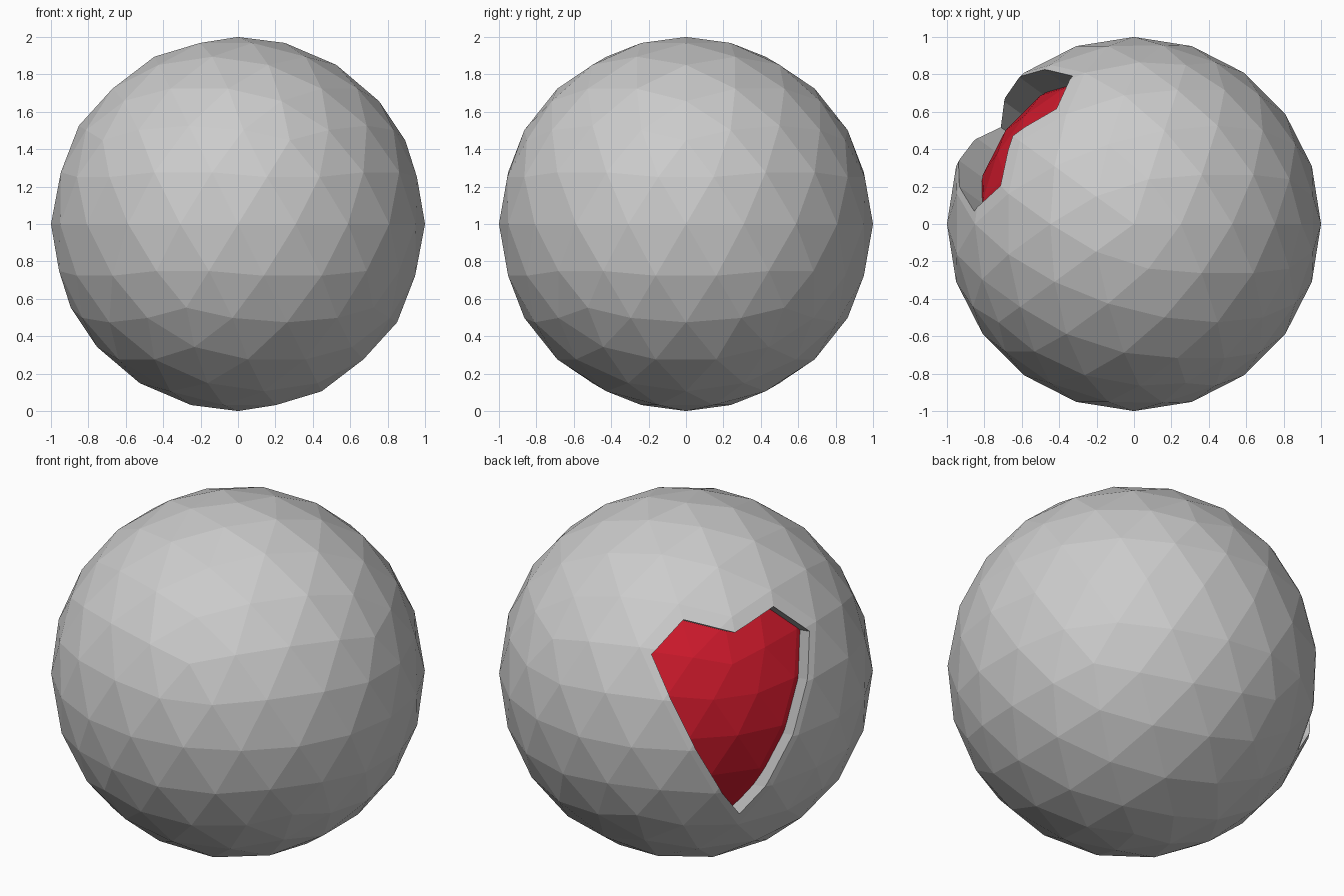
import bpy, bmesh, math
from mathutils import Vector

if "Cube" in bpy.data.objects:
    bpy.data.objects.remove(bpy.data.objects["Cube"])

AZ, EL = math.radians(144), math.radians(21)
t = Vector((-math.sin(AZ), math.cos(AZ), 0))
w = Vector((math.cos(EL) * math.cos(AZ), math.cos(EL) * math.sin(AZ), math.sin(EL)))
s = w.cross(t)


def make(name, bm):
    me = bpy.data.meshes.new(name)
    bmesh.ops.recalc_face_normals(bm, faces=bm.faces)
    bm.to_mesh(me)
    bm.free()
    ob = bpy.data.objects.new(name, me)
    bpy.context.collection.objects.link(ob)
    return ob


def ball(name, radius):
    bm = bmesh.new()
    bmesh.ops.create_icosphere(bm, subdivisions=3, radius=radius)
    return make(name, bm)


def subtract(ob, tool):
    mod = ob.modifiers.new("cut", 'BOOLEAN')
    mod.operation, mod.solver, mod.object = 'DIFFERENCE', 'EXACT', tool
    dg = bpy.context.evaluated_depsgraph_get()
    me = bpy.data.meshes.new_from_object(ob.evaluated_get(dg))
    ob.modifiers.clear()
    ob.data = me
    bpy.data.objects.remove(tool)


# heart-shaped prism, its inner end hollowed by a smaller ball
half = [(.255, .362), (.447, .20), (.387, -.048), (.275, -.335), (.122, -.599)]
outline = [(0, .26)] + half + [(0, -.735)] + [(-a, b) for a, b in reversed(half)]
bm = bmesh.new()
face = bm.faces.new([bm.verts.new(t * a + s * b + w * .2) for a, b in outline])
ext = bmesh.ops.extrude_face_region(bm, geom=[face], use_keep_orig=True)
bmesh.ops.translate(bm, vec=w * 1.1,
                    verts=[v for v in ext['geom'] if isinstance(v, bmesh.types.BMVert)])
cutter = make("heart_cutter", bm)
cutter.hide_render = True
subtract(cutter, ball("floor_tool", .85))

# ball with the sunken heart
body = ball("ball_with_heart_recess", 1)
subtract(body, cutter)

# red floor of the recess
red = bpy.data.materials.new("red")
red.diffuse_color = (.62, .01, .025, 1)
red.use_nodes = True
red.node_tree.nodes["Principled BSDF"].inputs["Base Color"].default_value = red.diffuse_color
grey = bpy.data.materials.new("grey")
me = body.data
me.materials.clear()
me.materials.append(grey)
me.materials.append(red)
for p in me.polygons:
    p.material_index = int(all(me.vertices[i].co.length < .855 for i in p.vertices))
    p.use_smooth = False
for v in me.vertices:
    v.co.z += 1
